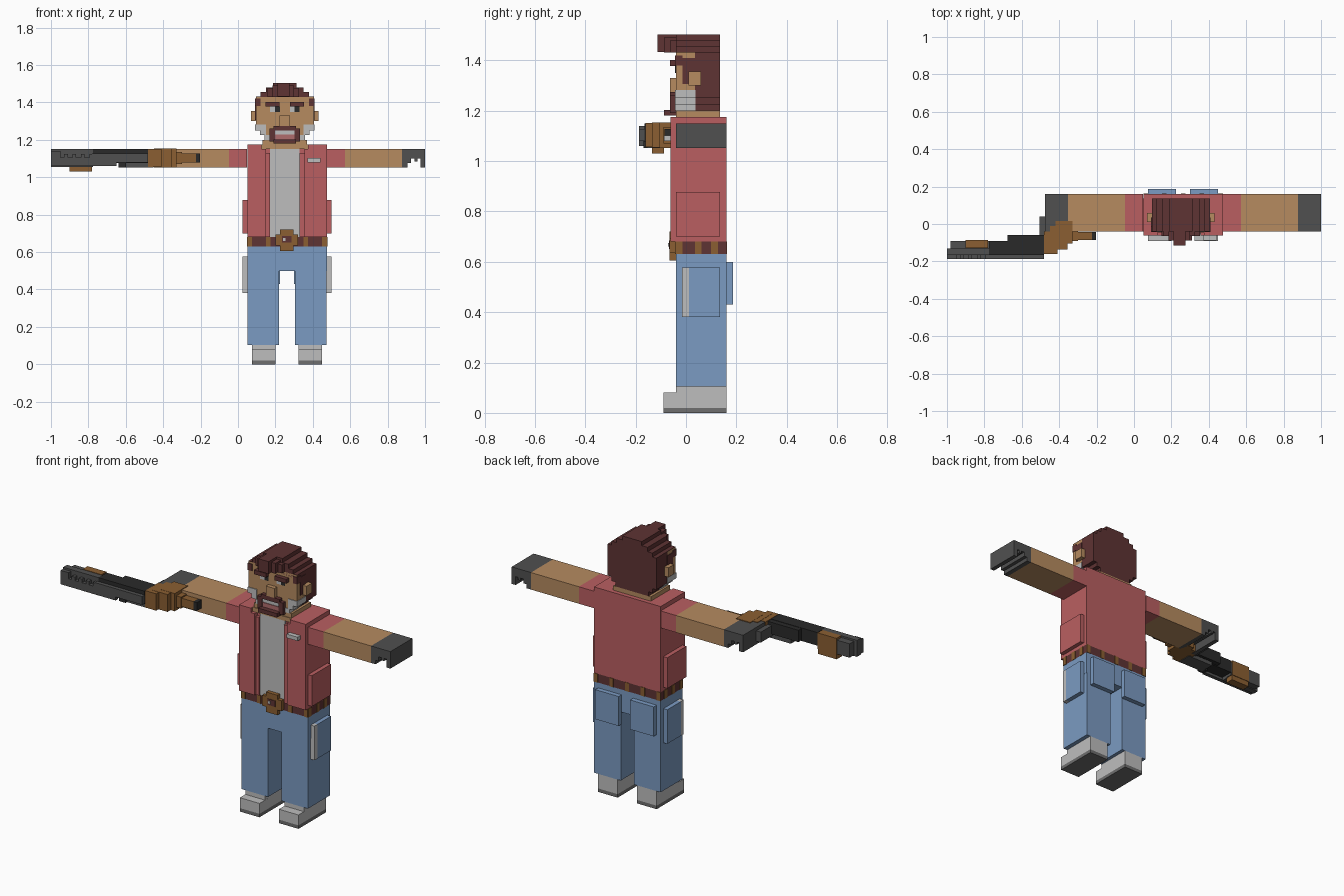
import bpy, bmesh

cube = bpy.data.objects.get("Cube")
if cube:
    bpy.data.objects.remove(cube, do_unlink=True)

MID = 0.262   # body mirror line
HEAD = 0.25   # head mirror line


def material(name, rgb):
    lin = [((c / 255 + 0.055) / 1.055) ** 2.4 for c in rgb] + [1]
    m = bpy.data.materials.new(name)
    m.use_nodes = True
    m.diffuse_color = lin
    m.node_tree.nodes["Principled BSDF"].inputs["Base Color"].default_value = lin
    return m


RED = material("jacket red", (186, 95, 97))
BLUE = material("denim blue", (123, 155, 194))
SKIN = material("skin tan", (182, 139, 96))
GREY = material("charcoal grey", (80, 80, 80))
BROWN = material("leather brown", (139, 95, 50))
MAROON = material("hair maroon", (94, 51, 51))
WHITE = material("light grey", (190, 190, 190))
BLACK = material("near black", (42, 42, 42))
SOLE = material("sole grey", (110, 110, 110))
PINK = material("lip pink", (176, 108, 108))


def part(name, mat, boxes, mirror=None):
    """Boxes are (x0, x1, y0, y1, z0, z1); mirror adds copies across x = mirror."""
    boxes = list(boxes)
    if mirror is not None:
        boxes += [(2 * mirror - b[1], 2 * mirror - b[0], *b[2:]) for b in boxes]
    bm = bmesh.new()
    for b in boxes:
        for v in bmesh.ops.create_cube(bm, size=1)["verts"]:
            v.co = [b[2 * i] + (v.co[i] + 0.5) * (b[2 * i + 1] - b[2 * i]) for i in range(3)]
    me = bpy.data.meshes.new(name)
    bm.to_mesh(me)
    bm.free()
    me.materials.append(mat)
    ob = bpy.data.objects.new(name, me)
    bpy.context.collection.objects.link(ob)
    return ob


# Shoes and trousers
part("soles", SOLE, [(0.075, 0.2, -0.09, 0.16, 0, 0.02)], MID)
part("shoes", WHITE, [(0.075, 0.2, -0.09, 0.16, 0.02, 0.08),
                      (0.075, 0.2, -0.04, 0.16, 0.08, 0.104)], MID)
part("legs", BLUE, [(0.05, 0.22, -0.04, 0.16, 0.104, 0.5)], MID)
part("hips", BLUE, [(0.05, 0.475, -0.04, 0.16, 0.5, 0.63)])
part("trouser_back_pockets", BLUE, [(0.075, 0.225, 0.16, 0.187, 0.43, 0.6)], MID)
part("trouser_side_pockets", BLUE, [(0.025, 0.05, 0.012, 0.135, 0.38, 0.577)], MID)
part("pocket_trims", WHITE, [(0.025, 0.05, -0.015, 0.012, 0.38, 0.577)], MID)

# Belt with loops and stepped round buckle
part("belt", MAROON, [(0.05, 0.475, -0.04, 0.16, 0.63, 0.68)])
loops = []
for i in range(5):
    x = 0.05 + i * 0.1
    for y0, y1 in ((-0.043, -0.04), (0.16, 0.163)):
        loops.append((x, x + 0.025, y0, y1, 0.63, 0.68))
for y in (-0.04, 0.035, 0.1):
    for x0, x1 in ((0.047, 0.05), (0.475, 0.478)):
        loops.append((x0, x1, y, y + 0.027, 0.63, 0.68))
part("belt_loops", BROWN, loops)
part("buckle", BROWN, [(0.2, 0.322, -0.065, -0.04, 0.635, 0.695),
                       (0.225, 0.297, -0.065, -0.04, 0.605, 0.72)])
part("buckle_ring", MAROON, [(0.235, 0.285, -0.068, -0.065, 0.65, 0.685)])
part("buckle_stud", WHITE, [(0.24, 0.255, -0.071, -0.068, 0.66, 0.675)])

# Open jacket over shirt
part("jacket", RED, [
    (0.05, 0.475, -0.035, 0.16, 0.68, 1.175),
    (0.05, 0.15, -0.062, -0.035, 0.68, 1.15),
    (0.355, 0.475, -0.062, -0.035, 0.68, 1.15),
    (0.05, 0.125, -0.062, -0.035, 1.15, 1.175),
    (0.375, 0.475, -0.062, -0.035, 1.15, 1.175),
    (0.15, 0.17, -0.052, -0.035, 0.68, 1.13),
    (0.33, 0.355, -0.052, -0.035, 0.68, 1.13)])
part("shirt", WHITE, [(0.17, 0.33, -0.043, -0.035, 0.68, 1.15)])
part("jacket_side_pockets", RED, [(0.025, 0.05, -0.04, 0.135, 0.7, 0.877)], MID)
part("badge", WHITE, [(0.372, 0.442, -0.088, -0.062, 1.08, 1.102)])

# Arms and gloved hands
part("sleeves", RED, [(0.475, 0.572, -0.04, 0.16, 1.052, 1.15)], MID)
part("forearms", SKIN, [(0.572, 0.877, -0.04, 0.16, 1.052, 1.15)], MID)
part("gloves", GREY, [
    (0.877, 1.0, -0.04, 0.16, 1.1, 1.15),
    (0.877, 0.905, -0.04, 0.16, 1.052, 1.1),
    (0.975, 1.0, -0.04, 0.16, 1.052, 1.1),
    (0.905, 0.925, -0.04, 0.16, 1.075, 1.1),
    (0.945, 0.96, -0.04, 0.16, 1.085, 1.1)], MID)

# Neck and stepped head
part("neck", SKIN, [(0.13, 0.37, -0.04, 0.135, 1.175, 1.2),
                    (0.125, 0.375, -0.045, -0.035, 1.15, 1.175)])
STEPS = ((0.105, 1.2, 1.225), (0.13, 1.225, 1.25), (0.155, 1.25, 1.43))
part("face", SKIN, [(HEAD - w, HEAD + w, -0.04, 0.035, a, b) for w, a, b in STEPS])
part("back_hair", MAROON, [(HEAD - w, HEAD + w, 0.035, 0.135, a, b) for w, a, b in STEPS])
part("ears", SKIN, [(0.07, 0.095, 0.01, 0.06, 1.3, 1.355)], HEAD)
part("nose", SKIN, [(0.223, 0.277, -0.064, -0.04, 1.275, 1.33)])

# Hair crown, side hair and forelock
part("hair_top", MAROON, [(HEAD - w, HEAD + w, -0.04, 0.135, a, b) for w, a, b in
                          ((0.155, 1.41, 1.432), (0.13, 1.432, 1.455),
                           (0.1, 1.455, 1.48), (0.062, 1.48, 1.503))])
part("side_hair", MAROON, [(0.092, 0.11, -0.013, 0.036, 1.305, 1.41),
                           (0.092, 0.12, -0.043, -0.013, 1.38, 1.42)], HEAD)
part("forelock", MAROON, [(0.157, 0.325, -0.064, -0.04, 1.43, 1.478),
                          (0.185, 0.3, -0.088, -0.04, 1.43, 1.49),
                          (0.21, 0.275, -0.114, -0.04, 1.432, 1.503)])

# Face details
part("eyebrows", MAROON, [(0.148, 0.222, -0.064, -0.04, 1.378, 1.402)], HEAD)
part("eye_whites", WHITE, [(x, x + 0.026, -0.043, -0.04, 1.35, 1.378) for x in (0.172, 0.277)])
part("pupils", BLACK, [(x, x + 0.026, -0.043, -0.04, 1.35, 1.378) for x in (0.198, 0.303)])
part("grey_sideburns", WHITE, [(0.092, 0.15, -0.044, 0.037, 1.25, 1.282),
                               (0.117, 0.15, -0.044, 0.037, 1.225, 1.25),
                               (0.142, 0.17, -0.044, 0.037, 1.2, 1.225)], HEAD)
part("goatee", MAROON, [(0.19, 0.31, -0.064, -0.04, 1.25, 1.275),
                        (0.168, 0.197, -0.064, -0.04, 1.19, 1.26),
                        (0.303, 0.332, -0.064, -0.04, 1.19, 1.26),
                        (0.19, 0.31, -0.088, -0.04, 1.18, 1.203)])
part("teeth", WHITE, [(0.197, 0.303, -0.056, -0.04, 1.228, 1.25)])
part("lip", PINK, [(0.197, 0.303, -0.06, -0.04, 1.203, 1.228)])

# Long gun: barrel, vented rib, receiver, grip and stock
part("gun_barrel", GREY, [
    (-1.0, -0.775, -0.165, -0.13, 1.055, 1.15),
    (-0.98, -0.775, -0.13, -0.09, 1.06, 1.14),
    (-1.0, -0.48, -0.187, -0.165, 1.08, 1.105),
    (-1.0, -0.65, -0.187, -0.165, 1.06, 1.08),
    (-0.78, -0.48, -0.187, -0.165, 1.105, 1.128),
    (-1.0, -0.95, -0.187, -0.165, 1.105, 1.14),
    (-0.62, -0.455, -0.155, -0.07, 1.052, 1.075)])
part("barrel_vents", GREY, [(-0.93 + i * 0.045, -0.91 + i * 0.045, -0.187, -0.165, 1.105, 1.125)
                            for i in range(4)])
part("receiver", BLACK, [(-0.775, -0.48, -0.165, -0.09, 1.075, 1.15),
                         (-0.675, -0.48, -0.15, -0.06, 1.08, 1.148),
                         (-0.64, -0.6, -0.168, -0.13, 1.052, 1.08)])
part("trigger_block", GREY, [(-0.505, -0.476, -0.08, 0.04, 1.07, 1.13)])
part("fore_grip", BROWN, [(-0.9, -0.78, -0.135, -0.088, 1.03, 1.06),
                          (-0.9, -0.78, -0.129, -0.085, 1.06, 1.152)])
part("stock", BROWN, [
    (-0.48, -0.41, -0.16, -0.04, 1.055, 1.152),
    (-0.45, -0.355, -0.135, -0.01, 1.053, 1.153),
    (-0.42, -0.33, -0.105, 0.015, 1.052, 1.154),
    (-0.35, -0.3, -0.09, -0.035, 1.07, 1.135),
    (-0.3, -0.225, -0.085, -0.042, 1.08, 1.128)])
part("stock_pad", BLACK, [(-0.225, -0.203, -0.085, -0.042, 1.08, 1.128)])
